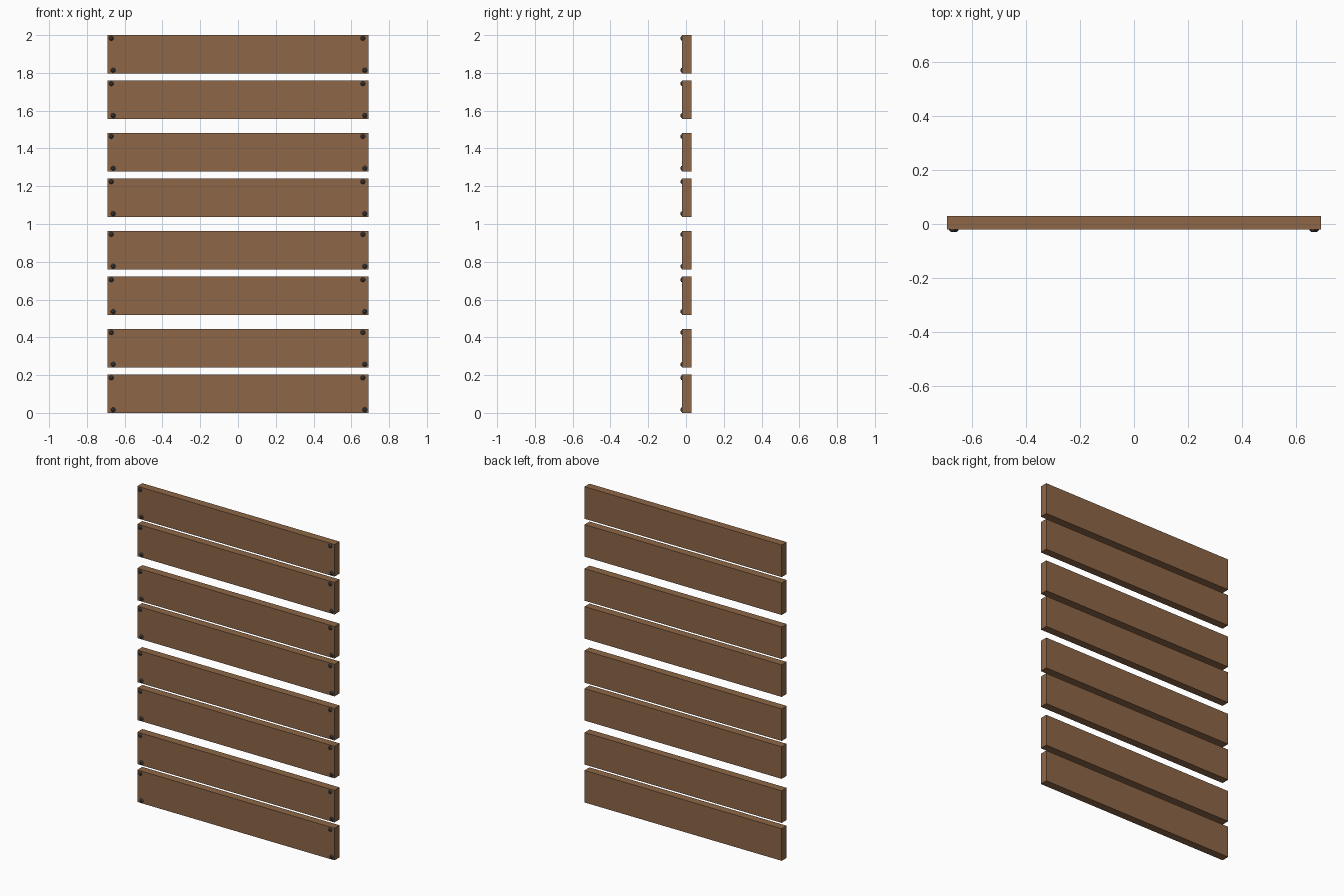
import bpy, bmesh, math
from mathutils import Matrix

if "Cube" in bpy.data.objects:
    bpy.data.objects.remove(bpy.data.objects["Cube"])


def material(name, rgb):
    m = bpy.data.materials.new(name)
    m.diffuse_color = (*rgb, 1)
    m.use_nodes = True
    m.node_tree.nodes["Principled BSDF"].inputs["Base Color"].default_value = m.diffuse_color
    return m


wood = material("brown wood", (0.27, 0.135, 0.063))
iron = material("dark iron", (0.055, 0.055, 0.06))

HALF_W, H, Y0, Y1 = 0.691, 0.203, -0.021, 0.029
PAIR_PITCH, PLANK_STEP = 0.519, 0.240


def finish(bm, name, mat):
    mesh = bpy.data.meshes.new(name)
    bm.normal_update()
    bm.to_mesh(mesh)
    bm.free()
    mesh.materials.append(mat)
    ob = bpy.data.objects.new(name, mesh)
    bpy.context.collection.objects.link(ob)
    return ob


# Horizontal board
def plank(name, z):
    bm = bmesh.new()
    size = Matrix.Diagonal((2 * HALF_W, Y1 - Y0, H, 1))
    place = Matrix.Translation((0, (Y0 + Y1) / 2, z + H / 2))
    bmesh.ops.create_cube(bm, size=1, matrix=place @ size)
    finish(bm, name, wood)


# Four low domed nail heads on the front corners of a board
def nails(name, z):
    bm = bmesh.new()
    spots = [(-0.671, H - 0.017), (-0.661, 0.017), (0.661, H - 0.017), (0.671, 0.017)]
    for x, dz in spots:
        for r1, r2, y, depth in ((0.013, 0.011, Y0, 0.004), (0.011, 0.006, Y0 - 0.004, 0.004)):
            place = Matrix.Translation((x, y - depth / 2, z + dz))
            bmesh.ops.create_cone(bm, cap_ends=True, segments=8, radius1=r1, radius2=r2,
                                  depth=depth, matrix=place @ Matrix.Rotation(math.pi / 2, 4, 'X'))
    finish(bm, name, iron)


# Boards stacked in four pairs
for pair in range(4):
    for k, label in enumerate(("lower", "upper")):
        z = pair * PAIR_PITCH + k * PLANK_STEP
        plank(f"{label}_plank_{pair + 1}", z)
        nails(f"{label}_nails_{pair + 1}", z)
